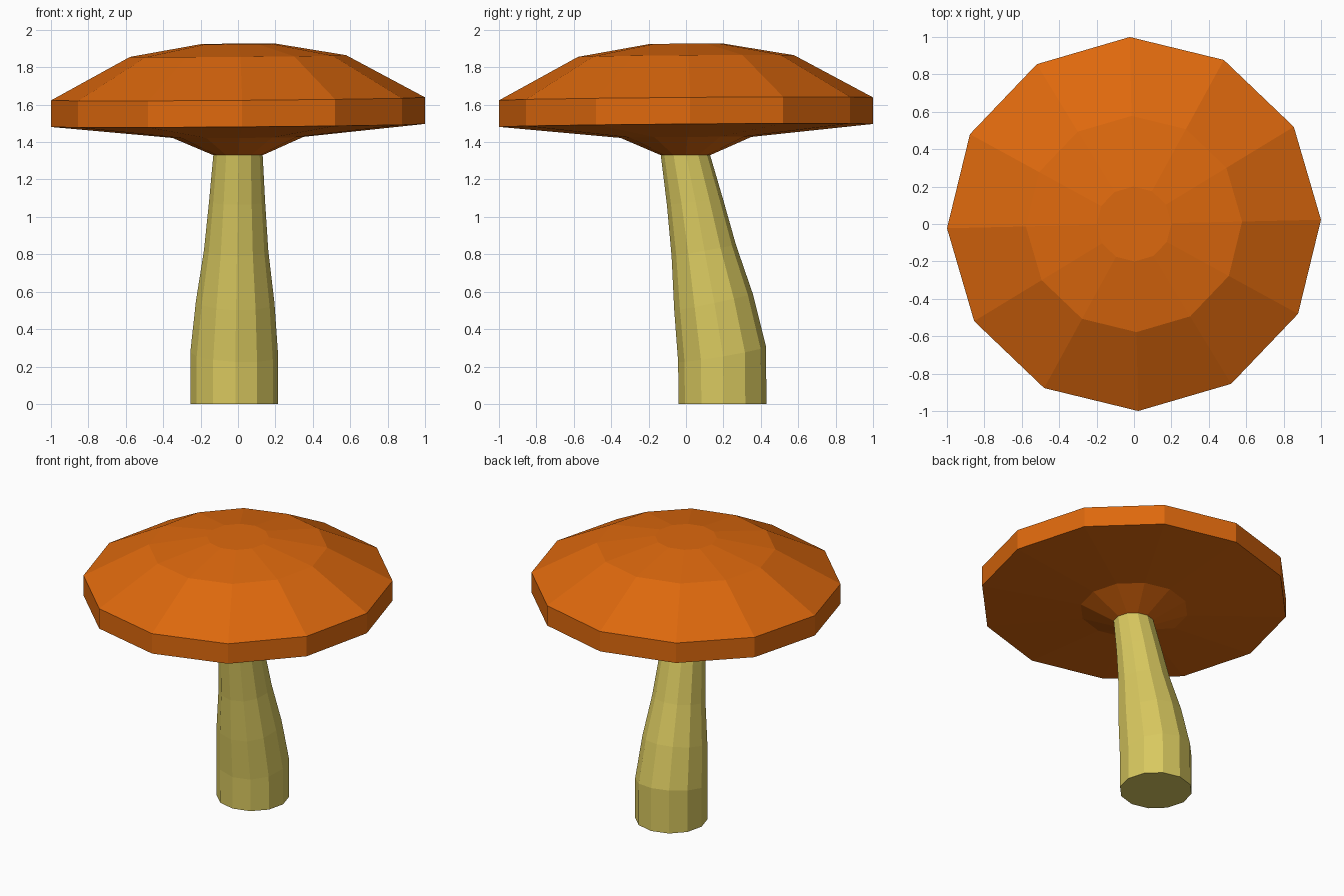
import bpy, bmesh, math

if "Cube" in bpy.data.objects:
    bpy.data.objects.remove(bpy.data.objects["Cube"])

SIDES = 12
PHASE = math.radians(1.3)


def material(name, rgb):
    mat = bpy.data.materials.new(name)
    mat.diffuse_color = (*rgb, 1)
    mat.use_nodes = True
    mat.node_tree.nodes["Principled BSDF"].inputs["Base Color"].default_value = mat.diffuse_color
    return mat


def loft(name, rings, mat, close_bottom=False, close_top=False):
    """Skin 12-sided rings (cx, cy, cz, radius, slope_x, slope_y), bottom to top."""
    bm = bmesh.new()
    loops = []
    for cx, cy, cz, r, sx, sy in rings:
        loop = []
        for i in range(SIDES):
            a = PHASE + math.tau * i / SIDES
            dx, dy = r * math.cos(a), r * math.sin(a)
            loop.append(bm.verts.new((cx + dx, cy + dy, cz + sx * dx + sy * dy)))
        loops.append(loop)
    for low, high in zip(loops, loops[1:]):
        for i in range(SIDES):
            j = (i + 1) % SIDES
            bm.faces.new((low[i], low[j], high[j], high[i]))
    if close_bottom:
        bm.faces.new(loops[0][::-1])
    if close_top:
        bm.faces.new(loops[-1])
    mesh = bpy.data.meshes.new(name)
    bm.to_mesh(mesh)
    bm.free()
    mesh.materials.append(mat)
    obj = bpy.data.objects.new(name, mesh)
    bpy.context.collection.objects.link(obj)
    return obj


# Leaning stem, its rings tilted along the bend; open where it meets the cap
loft("stem", [
    (-0.02, 0.195, 0.0, 0.235, 0, 0),
    (-0.02, 0.193, 0.265, 0.235, -0.05, 0.17),
    (-0.015, 0.147, 0.545, 0.21, -0.03, 0.21),
    (-0.01, 0.095, 0.82, 0.172, -0.01, 0.18),
    (-0.005, 0.048, 1.08, 0.15, 0, 0.10),
    (0.0, -0.003, 1.33, 0.132, 0, 0),
], material("stem_yellow", (0.69, 0.58, 0.115)), close_bottom=True)

# Slightly tilted cap: underside, rim band, then dome
TILT = 0.008
cap_profile = [(0.35, 1.425), (1.0, 1.489), (1.0, 1.631), (0.578, 1.86), (0.2, 1.925)]
loft("cap", [(0, -0.003, 1.33, 0.132, 0, 0)]
     + [(0, 0, z, r, TILT, TILT) for r, z in cap_profile],
     material("cap_orange", (0.73, 0.14, 0.004)), close_top=True)
